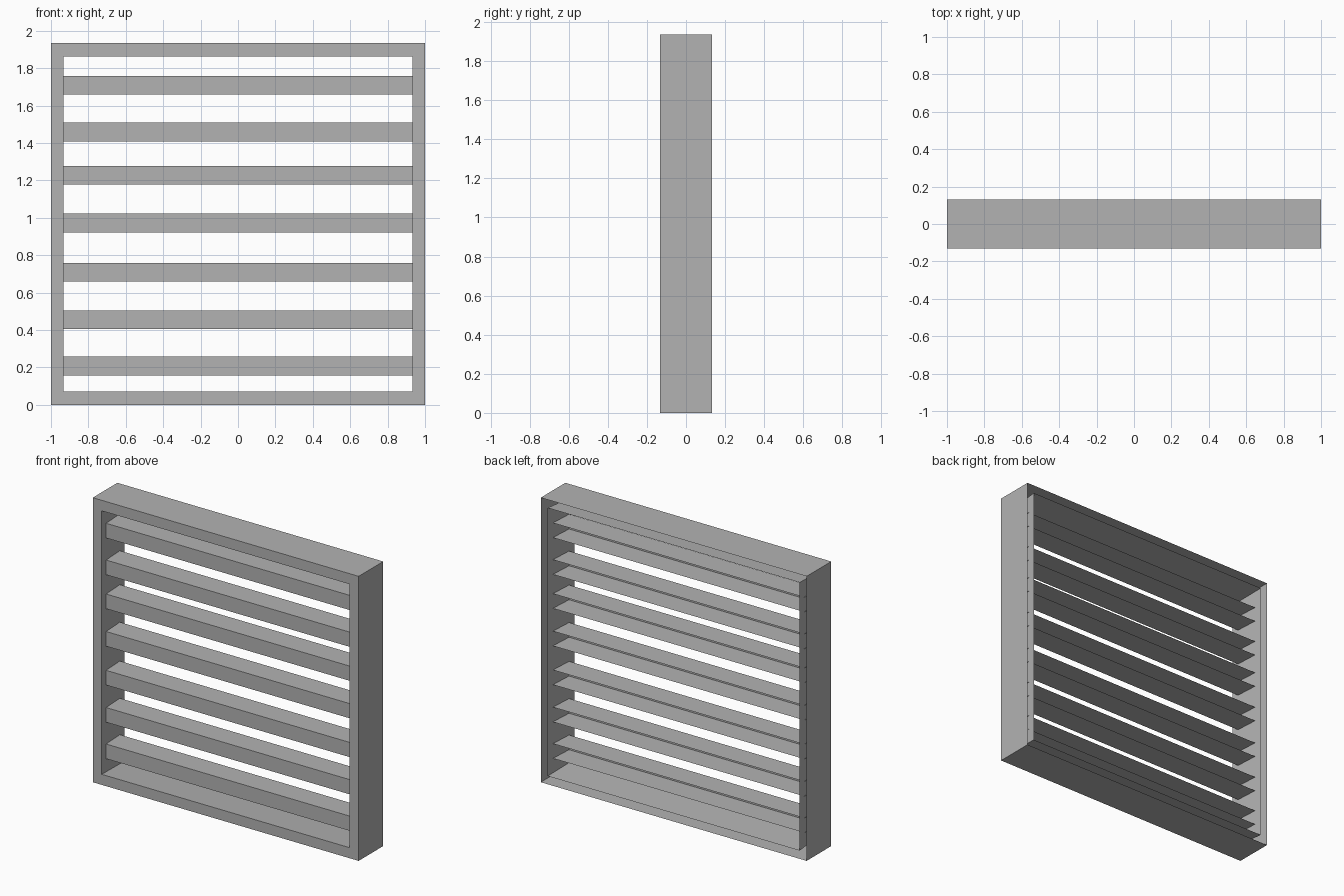
import bpy
import bmesh

WIDTH, HEIGHT, DEPTH = 2.0, 1.935, 0.264
SLAT_HEIGHT, SLAT_DEPTH, SLAT_HALF_WIDTH = 0.1, 0.16, 0.947
SLAT_CENTRES = (0.207, 0.455, 0.708, 0.972, 1.227, 1.458, 1.708)

cube = bpy.data.objects.get("Cube")
if cube:
    bpy.data.objects.remove(cube, do_unlink=True)

# Single grey metal finish
metal = bpy.data.materials.new("grey_metal")
metal.use_nodes = True
grey = (0.45, 0.45, 0.45, 1)
metal.diffuse_color = grey
metal.node_tree.nodes["Principled BSDF"].inputs["Base Color"].default_value = grey


def loft(name, sections, closed):
    """Join matching point rows with quads; closed rows wrap around."""
    bm = bmesh.new()
    rows = [[bm.verts.new(p) for p in row] for row in sections]
    for a, b in zip(rows, rows[1:]):
        count = len(a)
        for i in range(count if closed else count - 1):
            j = (i + 1) % count
            bm.faces.new((a[i], a[j], b[j], b[i]))
    mesh = bpy.data.meshes.new(name)
    bm.to_mesh(mesh)
    bm.free()
    mesh.materials.append(metal)
    obj = bpy.data.objects.new(name, mesh)
    bpy.context.collection.objects.link(obj)
    return obj


def rectangle(inset, y):
    x = WIDTH / 2 - inset
    low, high = inset * 1.07, HEIGHT - inset * 1.07
    return [(-x, y, low), (x, y, low), (x, y, high), (-x, y, high)]


# Sheet channel frame: outer wall, front flange, tapered inner wall, open back
back, front = DEPTH / 2, -DEPTH / 2
loft("frame", [rectangle(0, back), rectangle(0, front),
               rectangle(0.067, front), rectangle(0.052, back)], True)

# Slats: sheet channels open at the back
for number, z in enumerate(SLAT_CENTRES, 1):
    h, d = SLAT_HEIGHT / 2, SLAT_DEPTH / 2
    profile = [(d, z - h), (-d, z - h), (-d, z + h), (d, z + h)]
    ends = [[(x, y, pz) for y, pz in profile]
            for x in (SLAT_HALF_WIDTH, -SLAT_HALF_WIDTH)]
    loft(f"slat_{number}", ends, False)
